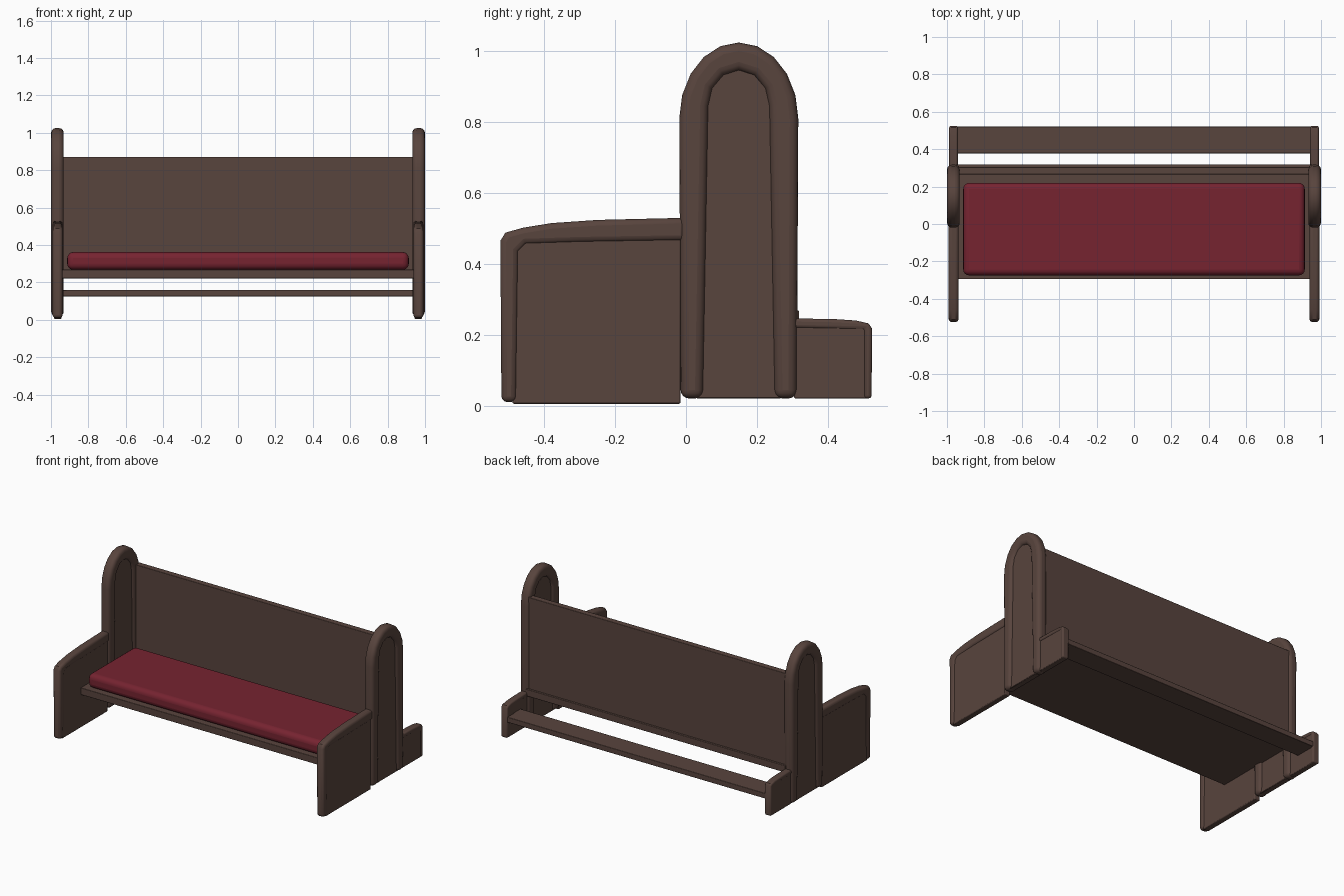
import bpy, bmesh, math

if "Cube" in bpy.data.objects:
    bpy.data.objects.remove(bpy.data.objects["Cube"])


def material(name, rgb):
    m = bpy.data.materials.new(name)
    m.diffuse_color = (*rgb, 1)
    m.use_nodes = True
    m.node_tree.nodes["Principled BSDF"].inputs["Base Color"].default_value = m.diffuse_color
    return m


WOOD = material("dark_wood", (0.098, 0.058, 0.047))
FABRIC = material("red_fabric", (0.181, 0.017, 0.030))


def finish(bm, name, mat, bevel, segments, mirror=False):
    bmesh.ops.recalc_face_normals(bm, faces=bm.faces[:])
    mesh = bpy.data.meshes.new(name)
    bm.to_mesh(mesh)
    bm.free()
    mesh.materials.append(mat)
    ob = bpy.data.objects.new(name, mesh)
    bpy.context.collection.objects.link(ob)
    b = ob.modifiers.new("bevel", 'BEVEL')
    b.width, b.segments = bevel, segments
    b.limit_method, b.angle_limit = 'ANGLE', math.radians(50)
    if mirror:
        ob.modifiers.new("mirror", 'MIRROR')
    bpy.ops.object.select_all(action='DESELECT')
    ob.select_set(True)
    bpy.context.view_layer.objects.active = ob
    bpy.ops.object.shade_smooth_by_angle(angle=math.radians(40))
    return ob


def profile(name, pts, x0, x1, bevel, segments=3):
    """Extrude a (y, z) outline from x0 to x1 and mirror it to the other end."""
    bm = bmesh.new()
    face = bm.faces.new([bm.verts.new((x0, y, z)) for y, z in pts])
    new = bmesh.ops.extrude_face_region(bm, geom=[face])["geom"]
    for v in new:
        if isinstance(v, bmesh.types.BMVert):
            v.co.x = x1
    return finish(bm, name, WOOD, bevel, segments, True)


def slab(name, x, y0, y1, z0, z1, mat, bevel, segments=2):
    bm = bmesh.new()
    bmesh.ops.create_cube(bm, size=1)
    for v in bm.verts:
        v.co = (2 * x * v.co.x, (y0 + y1) / 2 + (y1 - y0) * v.co.y,
                (z0 + z1) / 2 + (z1 - z0) * v.co.z)
    return finish(bm, name, mat, bevel, segments)


def arch(half_bottom, half_top, spring, top, n, base=0.02):
    """Open arch outline around the post centre line."""
    c = 0.149
    pts = [(c - half_bottom, base)]
    for i in range(n + 1):
        a = math.pi * (1 - i / n)
        pts.append((c + half_top * math.cos(a), spring + (top - spring) * math.sin(a)))
    return pts + [(c + half_bottom, base)]


# Arched end posts: rounded border and recessed panel
outer = arch(0.164, 0.168, 0.81, 1.025, 10)
inner = arch(0.100, 0.085, 0.845, 0.945, 6)
profile("post_border", outer + inner[::-1], 0.932, 0.999, 0.024, 4)
profile("post_panel", arch(0.12, 0.105, 0.845, 0.965, 6), 0.946, 0.984, 0.003, 1)

# Front arm panels
arm_out = [(-0.02, 0.53), (-0.25, 0.524), (-0.38, 0.515), (-0.46, 0.502),
           (-0.51, 0.488), (-0.524, 0.465), (-0.521, 0.01)]
arm_in = [(-0.478, 0.01), (-0.472, 0.435), (-0.452, 0.455), (-0.3, 0.46), (-0.02, 0.465)]
profile("arm_border", [(0.0, 0.53)] + arm_out[1:] + arm_in[:-1] + [(0.0, 0.465)],
        0.938, 0.991, 0.016)
profile("arm_panel", [(-0.015, 0.005), (-0.49, 0.005), (-0.49, 0.445), (-0.455, 0.475),
                      (-0.3, 0.485), (-0.015, 0.485)], 0.944, 0.984, 0.005, 2)

# Low rear panels that carry the shelf
profile("rear_border", [(0.30, 0.246), (0.42, 0.244), (0.48, 0.24), (0.515, 0.232),
                        (0.525, 0.218), (0.524, 0.02), (0.502, 0.02), (0.502, 0.215),
                        (0.30, 0.219)], 0.942, 0.988, 0.009)
profile("rear_panel", [(0.305, 0.02), (0.513, 0.02), (0.513, 0.225), (0.305, 0.23)],
        0.946, 0.984, 0.004, 2)

# Long boards between the ends
slab("seat", 0.95, -0.295, 0.319, 0.222, 0.268, WOOD, 0.003)
slab("backrest", 0.95, 0.265, 0.305, 0.26, 0.872, WOOD, 0.003)
slab("rear_shelf", 0.955, 0.378, 0.520, 0.125, 0.160, WOOD, 0.003)

# Seat cushion
slab("cushion", 0.913, -0.275, 0.22, 0.268, 0.362, FABRIC, 0.032, 4)
